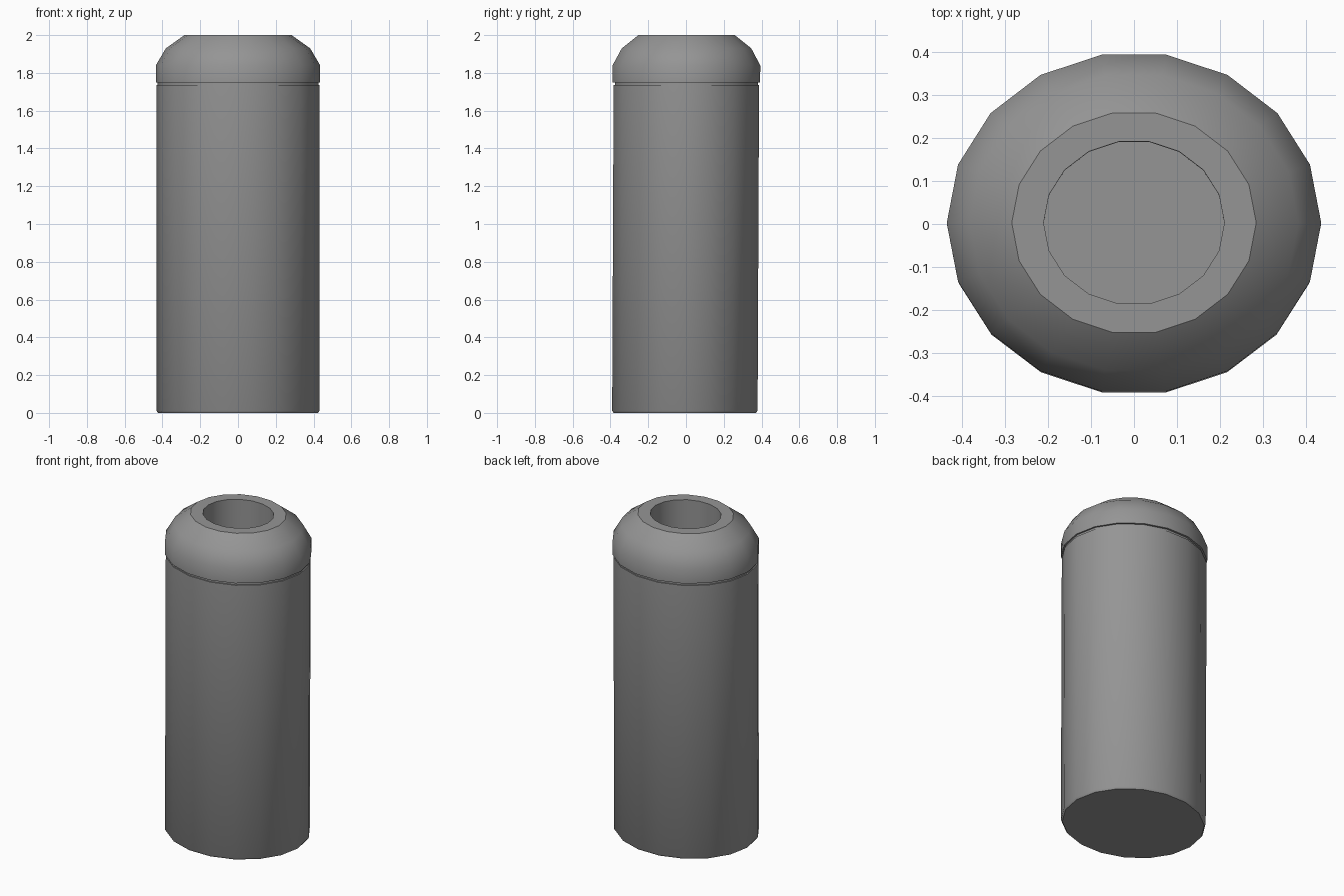
import bpy, bmesh, math

SIDES = 18

cube = bpy.data.objects.get("Cube")
if cube:
    bpy.data.objects.remove(cube, do_unlink=True)

grey = bpy.data.materials.new("mid_grey")
grey.use_nodes = True
colour = (0.3, 0.3, 0.3, 1)
grey.diffuse_color = colour
grey.node_tree.nodes["Principled BSDF"].inputs["Base Color"].default_value = colour


def lean(z):
    """Slight backward lean of the centre line."""
    return -0.006 + 0.0045 * z


def oval_lathe(name, profile, close_loop=False):
    """Skin oval rings given as (x radius, y radius, z); cap open ends."""
    bm = bmesh.new()
    rings = []
    for rx, ry, z in profile:
        rings.append([bm.verts.new((rx * math.cos(a), ry * math.sin(a) + lean(z), z))
                      for a in (math.tau * i / SIDES for i in range(SIDES))])
    pairs = list(zip(rings, rings[1:]))
    if close_loop:
        pairs.append((rings[-1], rings[0]))
    else:
        bm.faces.new(rings[0][::-1])
        bm.faces.new(rings[-1])
    for low, high in pairs:
        for i in range(SIDES):
            j = (i + 1) % SIDES
            bm.faces.new((low[i], low[j], high[j], high[i]))
    bmesh.ops.recalc_face_normals(bm, faces=bm.faces)
    mesh = bpy.data.meshes.new(name)
    bm.to_mesh(mesh)
    bm.free()
    mesh.materials.append(grey)
    obj = bpy.data.objects.new(name, mesh)
    bpy.context.collection.objects.link(obj)
    bpy.ops.object.select_all(action="DESELECT")
    obj.select_set(True)
    bpy.context.view_layer.objects.active = obj
    bpy.ops.object.shade_smooth_by_angle(angle=math.radians(36))
    return obj


# Tall oval body with a small foot chamfer
oval_lathe("body", [(0.424, 0.383, 0), (0.432, 0.391, 0.012), (0.432, 0.391, 1.735)])

# Recessed seam between body and cap
oval_lathe("seam", [(0.425, 0.384, 1.73), (0.425, 0.384, 1.755)])

# Domed cap with a flat rim and an open well
oval_lathe("cap", [
    (0.435, 0.397, 1.75), (0.435, 0.397, 1.84), (0.382, 0.348, 1.93),
    (0.284, 0.259, 2.0), (0.21, 0.191, 2.0), (0.21, 0.191, 1.75),
], close_loop=True)
